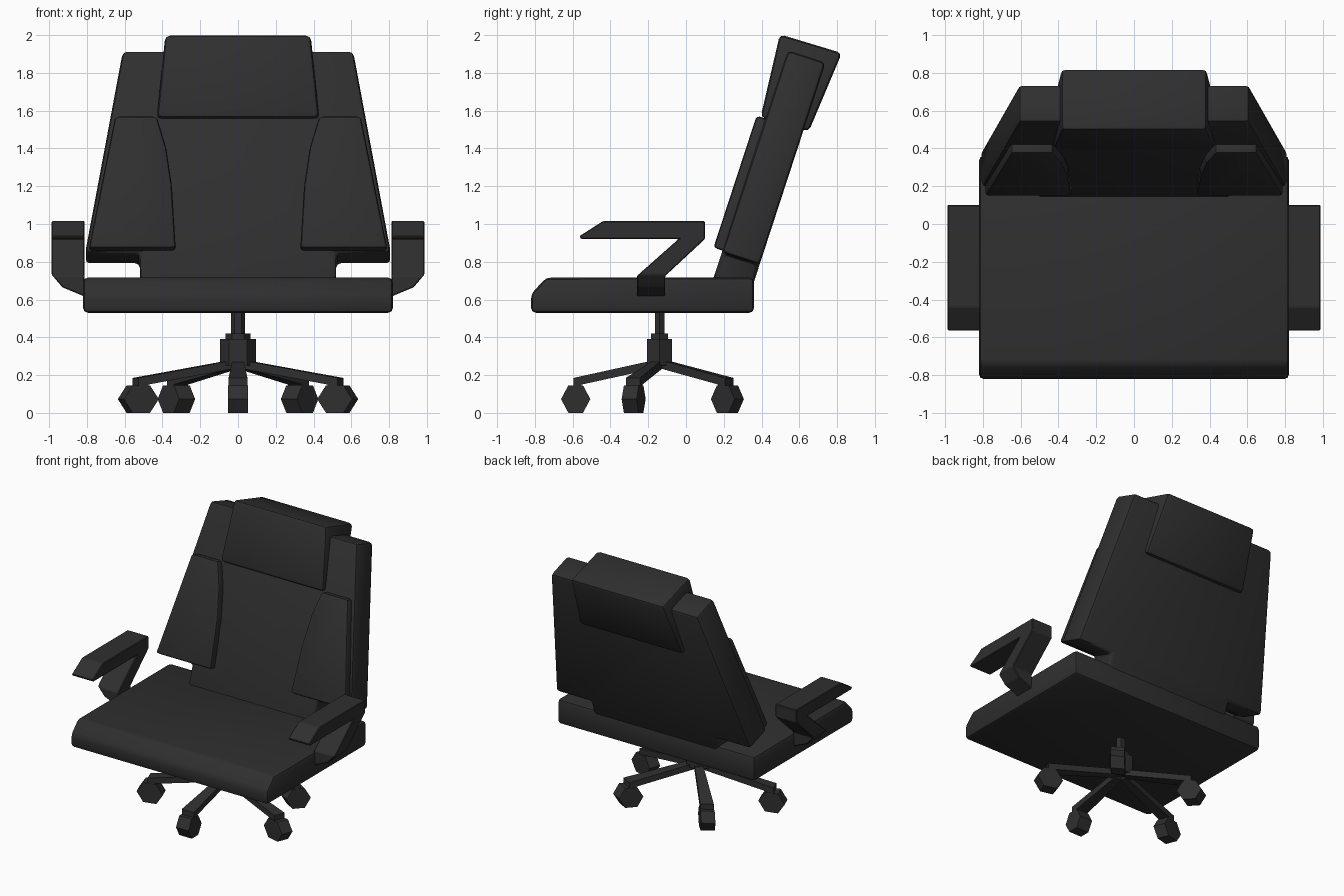
import bpy, bmesh, math
from mathutils import Vector, Matrix

cube = bpy.data.objects.get("Cube")
if cube:
    bpy.data.objects.remove(cube, do_unlink=True)


def material(name, value):
    mat = bpy.data.materials.new(name)
    mat.use_nodes = True
    color = (value, value, value, 1)
    mat.diffuse_color = color
    mat.node_tree.nodes["Principled BSDF"].inputs["Base Color"].default_value = color
    return mat


BLACK = material("charcoal black", 0.028)


def finish(name, bm, bevel=0.0, segments=2, smooth=False):
    """Bevel the mesh, add it to the scene and shade it."""
    bmesh.ops.recalc_face_normals(bm, faces=bm.faces)
    if bevel:
        bmesh.ops.bevel(bm, geom=list(bm.edges), offset=bevel, segments=segments,
                        profile=0.5, affect='EDGES', clamp_overlap=True)
    mesh = bpy.data.meshes.new(name)
    bm.to_mesh(mesh)
    bm.free()
    mesh.materials.append(BLACK)
    obj = bpy.data.objects.new(name, mesh)
    bpy.context.collection.objects.link(obj)
    if smooth:
        bpy.ops.object.select_all(action='DESELECT')
        obj.select_set(True)
        bpy.context.view_layer.objects.active = obj
        bpy.ops.object.shade_smooth_by_angle(angle=math.radians(35))
    return obj


def skin(rings):
    """Closed solid between two matching rings of points."""
    bm = bmesh.new()
    a, b = [[bm.verts.new(p) for p in ring] for ring in rings]
    bm.faces.new(a)
    bm.faces.new(b)
    for i in range(len(a)):
        j = (i + 1) % len(a)
        bm.faces.new((a[i], a[j], b[j], b[i]))
    return bm


def side_solid(profile):
    """Symmetric solid from (y, z, half width) points."""
    return skin([[(s * w, y, z) for y, z, w in profile] for s in (-1, 1)])


# Leaning frame of the backrest: along its height and out of its front
LEAN = math.radians(18.1)
ORIGIN = Vector((0, 0.19, 0.85))
UP = Vector((0, math.sin(LEAN), math.cos(LEAN)))
OUT = Vector((0, -math.cos(LEAN), math.sin(LEAN)))


def leaning_panel(outline, back, front):
    """Panel from (x, height) points, between two depths of the leaning frame."""
    return skin([[ORIGIN + Vector((x, 0, 0)) + UP * s + OUT * d for x, s in outline]
                 for d in (back, front)])


# Seat cushion with sloped front edge
W = 0.82
finish("seat", side_solid([(-0.82, 0.53, W), (-0.82, 0.63, W), (-0.74, 0.716, W),
                           (0.36, 0.716, W), (0.36, 0.53, W)]), 0.025, smooth=True)

# Backrest with narrow tongue reaching the seat
half = [(0.61, 1.125), (0.81, 0), (0.52, 0), (0.52, -0.22)]
outline = half + [(-x, s) for x, s in reversed(half)]
finish("backrest", leaning_panel(outline, -0.21, 0), 0.025, smooth=True)

# Padded side bolsters
bolster = [(0.43, 0.745), (0.65, 0.745), (0.79, 0.01), (0.33, 0.01),
           (0.35, 0.36), (0.38, 0.57)]
for side, sign in (("left", 1), ("right", -1)):
    pts = [(sign * x, s) for x, s in bolster]
    finish(side + "_bolster", leaning_panel(pts, -0.06, 0.05), 0.018, smooth=True)

# Headrest wrapped over the top of the backrest
finish("headrest", side_solid([(0.395, 1.565, 0.43), (0.497, 2.004, 0.385),
                               (0.825, 1.905, 0.385), (0.65, 1.49, 0.43)]),
       0.025, smooth=True)

# Armrests: flat pad, slanted strut and clipped mounting foot
arm = [(0.10, 1.015), (-0.44, 1.015), (-0.565, 0.935), (-0.555, 0.92),
       (-0.04, 0.92), (-0.26, 0.725), (-0.26, 0.615), (-0.11, 0.615),
       (-0.11, 0.725), (0.10, 0.92)]
clips = [((0.985, 0.73), (0.93, 0.665)), ((0.93, 0.665), (0.81, 0.615))]
for side, sign in (("left", 1), ("right", -1)):
    bm = skin([[(x, y, z) for y, z in arm] for x in (0.812, 0.987)])
    bmesh.ops.recalc_face_normals(bm, faces=bm.faces)
    for (x0, z0), (x1, z1) in clips:
        cut = bmesh.ops.bisect_plane(bm, geom=bm.verts[:] + bm.edges[:] + bm.faces[:],
                                     plane_co=(x0, 0, z0),
                                     plane_no=(z0 - z1, 0, x1 - x0), clear_outer=True)
        edges = [e for e in cut["geom_cut"] if isinstance(e, bmesh.types.BMEdge)]
        bmesh.ops.holes_fill(bm, edges=edges)
    bmesh.ops.scale(bm, vec=(sign, 1, 1), verts=bm.verts)
    finish(side + "_armrest", bm, 0.005, 1)

# Base sits under the seat, slightly shortened front to back
BASE = Matrix.Translation((0, -0.14, 0)) @ Matrix.Diagonal((1, 0.8, 1, 1))


def hex_column(name, radius, low, high):
    bm = bmesh.new()
    bmesh.ops.create_cone(bm, cap_ends=True, segments=6, radius1=radius, radius2=radius,
                          depth=high - low)
    turn = Matrix.Rotation(math.radians(30), 4, 'Z')
    bm.transform(turn)
    if max(v.co.x for v in bm.verts) < radius * 0.95:
        bm.transform(turn)
    bm.transform(BASE @ Matrix.Translation((0, 0, (low + high) / 2)))
    finish(name, bm)


hex_column("gas_lift", 0.036, 0.38, 0.56)
hex_column("collar", 0.066, 0.38, 0.42)
hex_column("hub", 0.096, 0.25, 0.39)

# Five spokes with hexagonal casters; (radius, height, half width) along +x
spoke = [(0.03, 0.28, 0.03), (0.57, 0.185, 0.05), (0.57, 0.12, 0.05),
         (0.515, 0.12, 0.05), (0.515, 0.15, 0.048), (0.03, 0.235, 0.03)]
R = 0.555
wheel = [(R + 0.097 * math.cos(k * math.pi / 3),
          0.073 + 0.084 * math.sin(k * math.pi / 3)) for k in range(6)]
for i in range(5):
    place = BASE @ Matrix.Rotation(math.radians(72 * i - 90), 4, 'Z')
    bm = skin([[(r, s * w, z) for r, z, w in spoke] for s in (-1, 1)])
    bm.transform(place)
    finish(f"spoke_{i + 1}", bm)
    bm = skin([[(r, s * 0.052, z) for r, z in wheel] for s in (-1, 1)])
    bm.transform(place)
    finish(f"caster_{i + 1}", bm)
